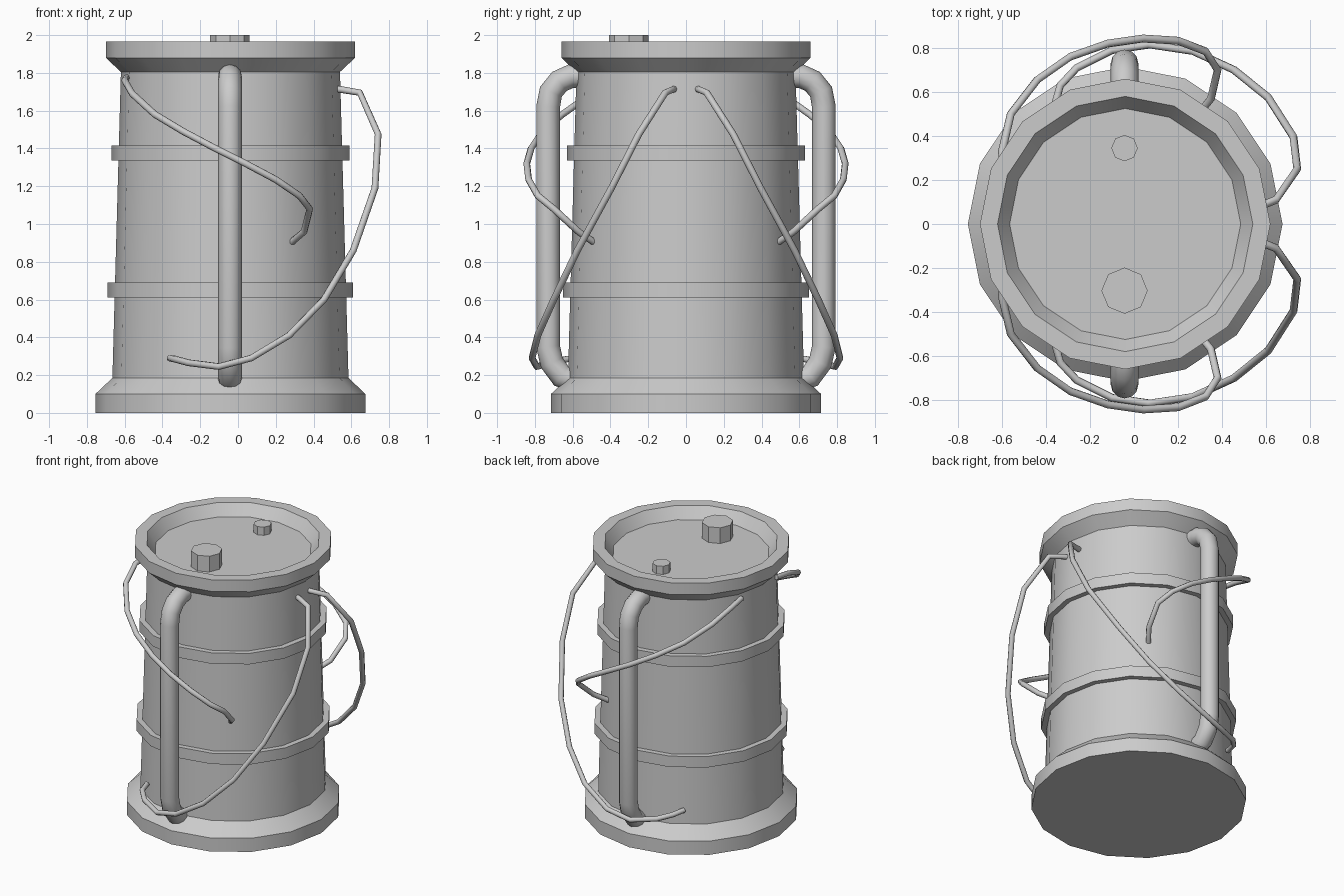
import bpy, bmesh, math

if "Cube" in bpy.data.objects:
    bpy.data.objects.remove(bpy.data.objects["Cube"])

CX = -0.04  # drum axis, shifted so the wires are centred too
SIDES = 16


def finish(obj, angle=30):
    bpy.ops.object.select_all(action='DESELECT')
    obj.select_set(True)
    bpy.context.view_layer.objects.active = obj
    bpy.ops.object.shade_smooth_by_angle(angle=math.radians(angle))


def lathe(name, profile, sides=SIDES, x=CX, y=0, cap=True, closed=False):
    """Revolve an (r, z) profile around a vertical axis."""
    bm = bmesh.new()
    rings = []
    for r, z in profile:
        rings.append([bm.verts.new((x + r * math.cos(2 * math.pi * i / sides),
                                    y + r * math.sin(2 * math.pi * i / sides), z))
                      for i in range(sides)])
    pairs = list(zip(rings, rings[1:]))
    if closed:
        pairs.append((rings[-1], rings[0]))
    for a, b in pairs:
        for i in range(sides):
            j = (i + 1) % sides
            bm.faces.new((a[i], a[j], b[j], b[i]))
    if cap and not closed:
        bm.faces.new(rings[0][::-1])
        bm.faces.new(rings[-1])
    bmesh.ops.recalc_face_normals(bm, faces=bm.faces)
    me = bpy.data.meshes.new(name)
    bm.to_mesh(me)
    bm.free()
    obj = bpy.data.objects.new(name, me)
    bpy.context.collection.objects.link(obj)
    finish(obj)
    return obj


def tube(name, points, radius, resolution=2):
    """Round tube along a path, repeated on the other side of y = 0."""
    for label, s in (("front", 1), ("back", -1)):
        cu = bpy.data.curves.new(name, 'CURVE')
        cu.dimensions = '3D'
        cu.bevel_depth = radius
        cu.bevel_resolution = resolution
        cu.use_fill_caps = True
        sp = cu.splines.new('POLY')
        sp.points.add(len(points) - 1)
        for p, (x, y, z) in zip(sp.points, points):
            p.co = (x, s * y, z, 1)
        obj = bpy.data.objects.new(f"{label}_{name}", cu)
        bpy.context.collection.objects.link(obj)
        bpy.ops.object.select_all(action='DESELECT')
        obj.select_set(True)
        bpy.context.view_layer.objects.active = obj
        bpy.ops.object.convert(target='MESH')
        finish(bpy.context.view_layer.objects.active, 50)


# Drum shell: flared foot, tapered wall, flared rim and sunken lid
lathe("drum_body", [(0.715, 0), (0.715, 0.10), (0.625, 0.185), (0.58, 1.805),
                    (0.66, 1.88), (0.66, 1.965), (0.58, 1.965), (0.525, 1.885)])

# Reinforcing bands
for name, r, z in (("lower_band", 0.65, 0.61), ("upper_band", 0.63, 1.335)):
    lathe(name, [(r - 0.08, z), (r, z), (r, z + 0.08), (r - 0.08, z + 0.08)], closed=True)

# Lid plugs
lathe("large_plug", [(0.105, 1.87), (0.105, 2.0)], 8, -0.043, -0.303)
lathe("small_plug", [(0.06, 1.87), (0.06, 1.945)], 8, -0.043, 0.345)

# Vertical pipes bending into the drum
pipe = [(-0.54, 0.165), (-0.60, 0.175), (-0.66, 0.195), (-0.71, 0.265), (-0.73, 0.35),
        (-0.73, 1.62), (-0.715, 1.70), (-0.67, 1.755), (-0.61, 1.782), (-0.54, 1.785)]
tube("pipe", [(CX - 0.003, y, z) for y, z in pipe], 0.063, 4)

# Long wire sweeping from the right side down to the foot
tube("long_wire", [
    (0.51, -0.06, 1.715), (0.545, -0.07, 1.712), (0.645, -0.11, 1.695),
    (0.742, -0.25, 1.475), (0.725, -0.395, 1.19), (0.61, -0.575, 0.86),
    (0.455, -0.70, 0.60), (0.27, -0.785, 0.41), (0.07, -0.815, 0.29),
    (-0.10, -0.79, 0.245), (-0.26, -0.71, 0.265), (-0.335, -0.63, 0.285),
    (-0.36, -0.54, 0.29)], 0.018)

# Short wire crossing over the pipe from the left shoulder
tube("short_wire", [
    (-0.59, -0.20, 1.775), (-0.60, -0.33, 1.76), (-0.56, -0.50, 1.69),
    (-0.44, -0.655, 1.58), (-0.29, -0.76, 1.49), (-0.12, -0.82, 1.40),
    (0.04, -0.843, 1.32), (0.20, -0.833, 1.235), (0.325, -0.785, 1.15),
    (0.38, -0.70, 1.08), (0.35, -0.57, 0.96), (0.285, -0.49, 0.905)], 0.018)
